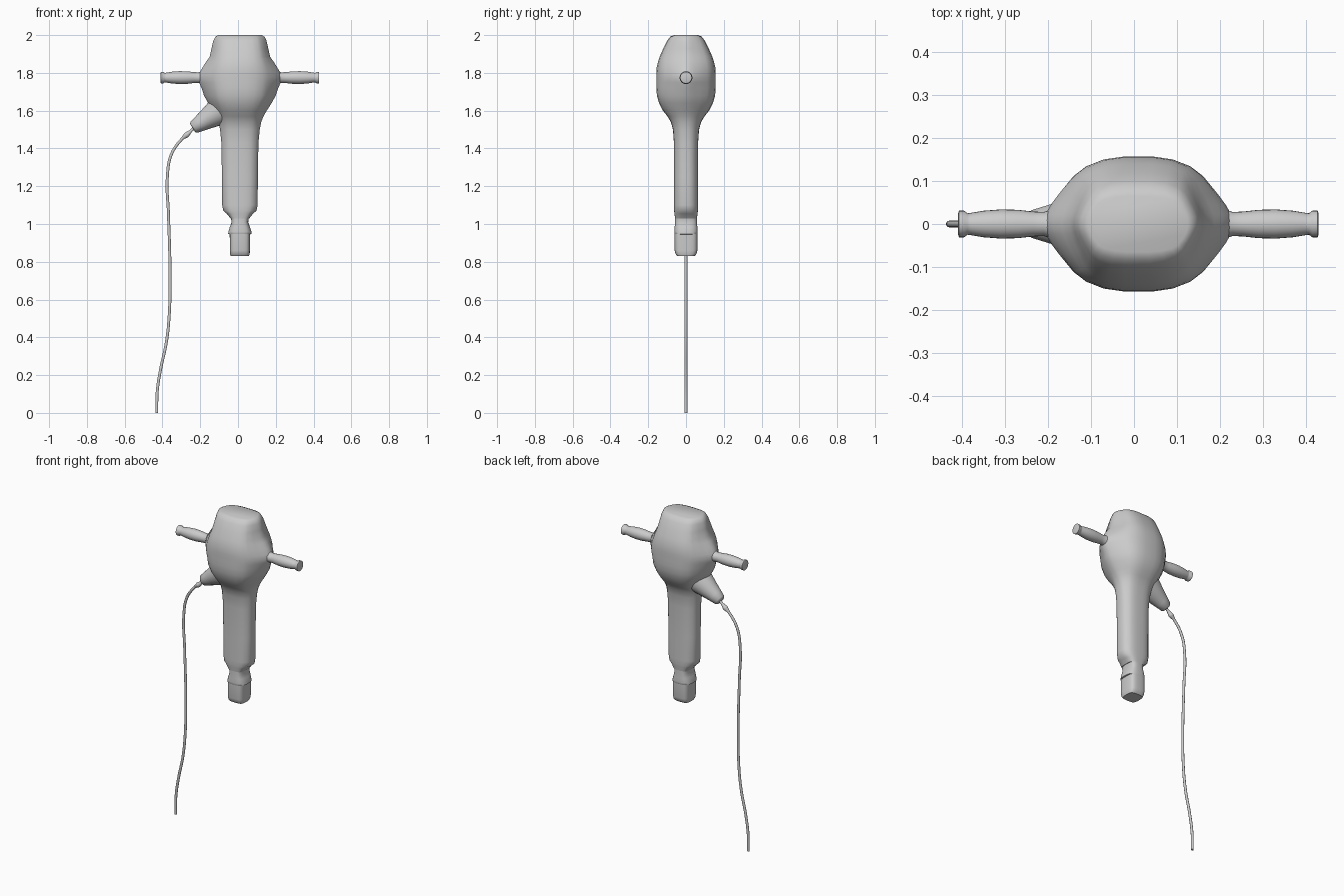
import bpy, bmesh, math
from mathutils import Vector

CX = 0.01    # axis of the machine


def loft(name, rings, angle=45):
    """Skin a list of equal-length rings and cap both ends."""
    bm = bmesh.new()
    vs = [[bm.verts.new(p) for p in r] for r in rings]
    n = len(vs[0])
    for a, b in zip(vs, vs[1:]):
        for i in range(n):
            j = (i + 1) % n
            bm.faces.new((a[i], a[j], b[j], b[i]))
    bm.faces.new(vs[0][::-1])
    bm.faces.new(vs[-1])
    bmesh.ops.recalc_face_normals(bm, faces=bm.faces)
    me = bpy.data.meshes.new(name)
    bm.to_mesh(me)
    bm.free()
    me.shade_smooth()
    me.set_sharp_from_angle(angle=math.radians(angle))
    ob = bpy.data.objects.new(name, me)
    bpy.context.collection.objects.link(ob)
    return ob


def section(z, w, d, f, t):
    """Rounded octagon: half width w, half depth d, front flat f, side flat t."""
    pts = [Vector((CX + x, y, z)) for x, y in
           ((w, -t), (w, t), (f, d), (-f, d), (-w, t), (-w, -t), (-f, -d), (f, -d))]
    for _ in range(2):
        pts = [q for a, b in zip(pts, pts[1:] + pts[:1])
               for q in (a.lerp(b, 0.22), a.lerp(b, 0.78))]
    return pts


def turned(name, start, axis, profile, sides=20, angle=45):
    """Solid of revolution: profile of (distance, radius) along axis."""
    axis = Vector(axis).normalized()
    u = axis.cross(Vector((0, 1, 0)))
    v = axis.cross(u)
    rings = [[Vector(start) + axis * s + (u * math.cos(k * math.tau / sides)
              + v * math.sin(k * math.tau / sides)) * r for k in range(sides)]
             for s, r in profile]
    return loft(name, rings, angle)


# motor housing and barrel
loft("motor_housing", [section(*s) for s in (
    (2.00, .115, .065, .080, .02), (1.992, .130, .083, .088, .02),
    (1.97, .141, .100, .094, .02), (1.93, .150, .120, .100, .02),
    (1.885, .160, .140, .106, .025), (1.86, .178, .148, .110, .025),
    (1.83, .197, .155, .112, .025), (1.80, .215, .157, .114, .025),
    (1.775, .222, .157, .114, .025), (1.75, .217, .157, .114, .025),
    (1.72, .203, .157, .112, .025), (1.68, .190, .154, .110, .03),
    (1.64, .168, .143, .100, .03), (1.60, .142, .122, .085, .03),
    (1.57, .125, .098, .073, .03), (1.54, .113, .080, .066, .03),
    (1.50, .105, .069, .060, .03), (1.43, .098, .064, .056, .03),
    (1.25, .095, .063, .055, .03), (1.10, .094, .063, .055, .03),
    (1.07, .088, .063, .052, .03), (1.055, .070, .061, .045, .03),
    (1.03, .050, .058, .035, .03))])

# tool retainer at the nose
loft("tool_retainer", [section(*s) for s in (
    (1.06, .055, .057, .035, .03), (1.035, .048, .058, .032, .03),
    (1.01, .044, .058, .030, .03), (0.985, .053, .060, .034, .03),
    (0.96, .061, .061, .038, .03), (0.948, .062, .061, .038, .03),
    (0.945, .053, .059, .036, .03))], 50)

# bit socket
loft("bit_socket", [section(*s) for s in (
    (0.96, .054, .060, .038, .035), (0.86, .053, .060, .038, .035),
    (0.842, .052, .056, .037, .033), (0.83, .048, .046, .034, .028))])

# side handles with flared roots and end flanges
grip = ((0, .07), (.025, .05), (.045, .036), (.07, .028), (.095, .029),
        (.13, .033), (.17, .034), (.21, .031), (.24, .026), (.248, .025),
        (.256, .031), (.268, .031), (.27, .025))
for side, s in (("left", -1), ("right", 1)):
    turned(side + "_handle", (CX + s * .15, 0, 1.775), (s, 0, 0), grip, 24, 60)

# cable boot
turned("cable_boot", (-.06, 0, 1.622), (-.85, 0, -.54),
       ((0, .085), (.06, .073), (.12, .056), (.17, .043), (.205, .034),
        (.213, .026)), 20, 60)

# power cable hanging to the floor
cu = bpy.data.curves.new("power_cable", 'CURVE')
cu.dimensions = '3D'
cu.bevel_depth = 0.008
cu.bevel_resolution = 3
cu.resolution_u = 10
cu.use_fill_caps = True
path = ((-.22, 1.52, 1), (-.25, 1.492, 1), (-.272, 1.472, 1.9), (-.295, 1.452, 1),
        (-.352, 1.37, 1), (-.374, 1.25, 1), (-.368, 1.05, 1), (-.36, .75, 1),
        (-.364, .52, 1), (-.38, .37, 1), (-.41, .23, 1), (-.427, .12, 1),
        (-.430, .05, 1), (-.430, 0, 1))
sp = cu.splines.new('BEZIER')
sp.bezier_points.add(len(path) - 1)
for p, (x, z, r) in zip(sp.bezier_points, path):
    p.co = (x, 0, z)
    p.radius = r
    p.handle_left_type = p.handle_right_type = 'AUTO'
bpy.context.collection.objects.link(bpy.data.objects.new("power_cable", cu))
